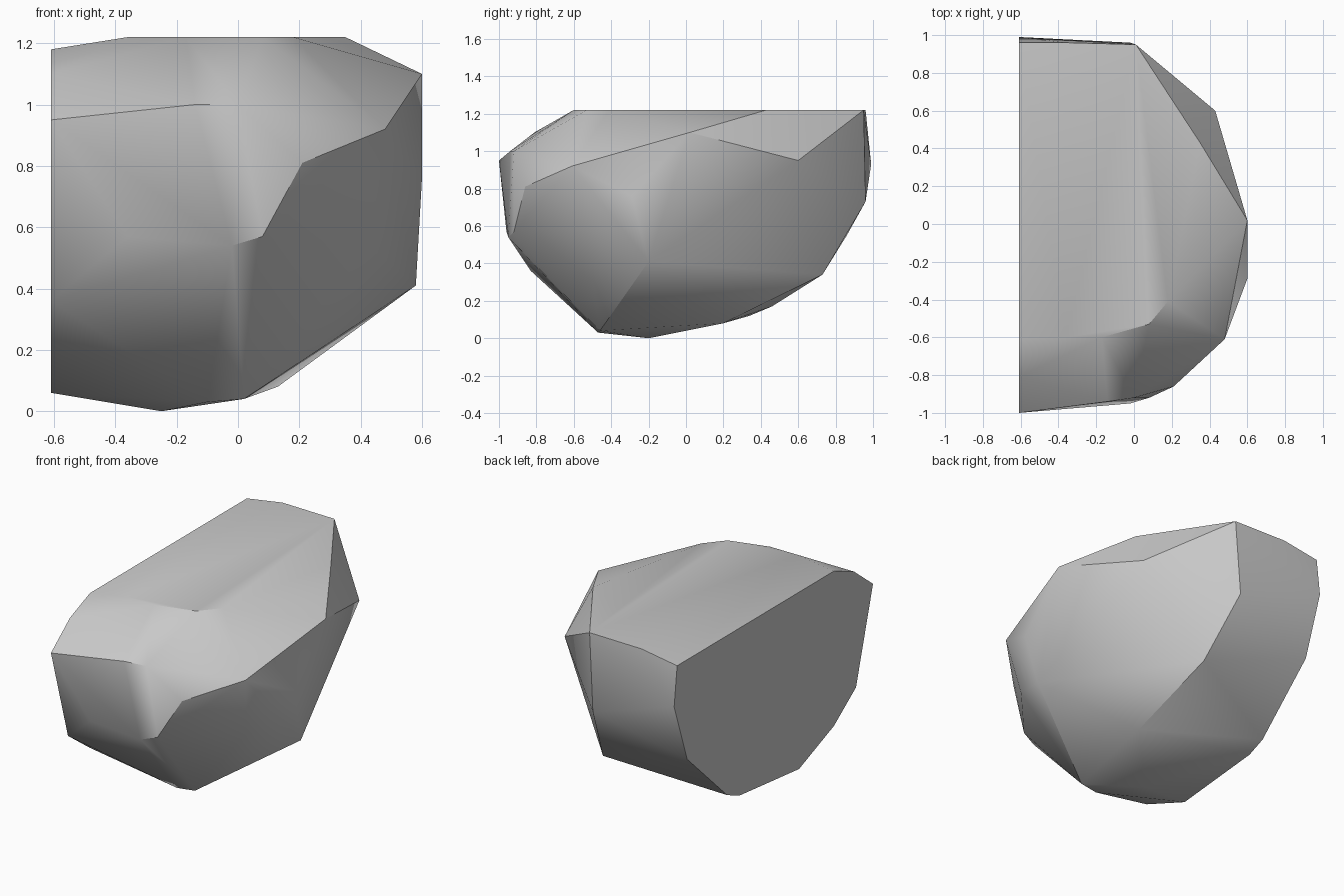
import bpy
import bmesh
import math

# Remove the default object
default_cube = bpy.data.objects.get("Cube")
if default_cube:
    bpy.data.objects.remove(default_cube, do_unlink=True)

CUT_X = -0.61   # plane of the sheared side
TOP_Z = 1.22    # plane of the level top

# Outline of the flat sheared side (y, z)
side_outline = [
    (.96, 1.18), (.99, .93), (.86, .55), (.46, .17), (.34, .12), (-.26, .06),
    (-.61, .2), (-.83, .36), (-1, .95), (-.81, 1.1), (-.61, 1.18),
]

# Outline of the level top (x, y)
top_outline = [
    (-.36, .96), (.01, .95), (.35, .43), (.18, -.41),
    (.08, -.53), (-.17, -.6), (-.36, -.6),
]

# Chipped corners of the front
front_corners = [
    (-.36, -.96, .57), (-.02, -.95, .54), (.08, -.92, .57),
    (.21, -.86, .81), (0, -.92, 1), (-.14, -.94, 1),
]

# Corners around the outer flank
flank_corners = [
    (.48, -.61, .92), (.43, -.53, .54), (.6, .02, 1.1),
    (.6, -.29, .76), (.58, -.2, .41), (.43, .6, .95),
]

# Corners of the back and the rounded underside
under_corners = [
    (-.02, .96, .73), (.07, .73, .34), (.13, .2, .08),
    (.02, -.46, .04), (-.1, -.47, .03), (-.25, -.2, 0),
]


def make_material(name, color):
    material = bpy.data.materials.new(name)
    material.use_nodes = True
    material.diffuse_color = color
    shader = material.node_tree.nodes["Principled BSDF"]
    shader.inputs["Base Color"].default_value = color
    shader.inputs["Roughness"].default_value = 0.8
    return material


def hull_object(name, corners, material):
    """Wrap a faceted solid around the given corners."""
    bm = bmesh.new()
    for corner in corners:
        bm.verts.new(corner)
    hull = bmesh.ops.convex_hull(bm, input=bm.verts[:])
    loose = {item for key in ("geom_interior", "geom_unused")
             for item in hull[key] if isinstance(item, bmesh.types.BMVert)}
    bmesh.ops.delete(bm, geom=list(loose), context="VERTS")
    # Merge the triangles of the flat cut and top into single faces
    bmesh.ops.dissolve_limit(bm, angle_limit=math.radians(1),
                             verts=bm.verts[:], edges=bm.edges[:])
    bmesh.ops.recalc_face_normals(bm, faces=bm.faces[:])
    mesh = bpy.data.meshes.new(name)
    bm.to_mesh(mesh)
    bm.free()
    mesh.materials.append(material)
    obj = bpy.data.objects.new(name, mesh)
    bpy.context.collection.objects.link(obj)
    return obj


# Split boulder
corners = [(CUT_X, y, z) for y, z in side_outline]
corners += [(x, y, TOP_Z) for x, y in top_outline]
corners += front_corners + flank_corners + under_corners
stone = make_material("stone grey", (0.58, 0.58, 0.58, 1))
boulder = hull_object("split_boulder", corners, stone)

# Soft facets with crisp main edges
bpy.ops.object.select_all(action="DESELECT")
boulder.select_set(True)
bpy.context.view_layer.objects.active = boulder
bpy.ops.object.shade_smooth_by_angle(angle=math.radians(30))
